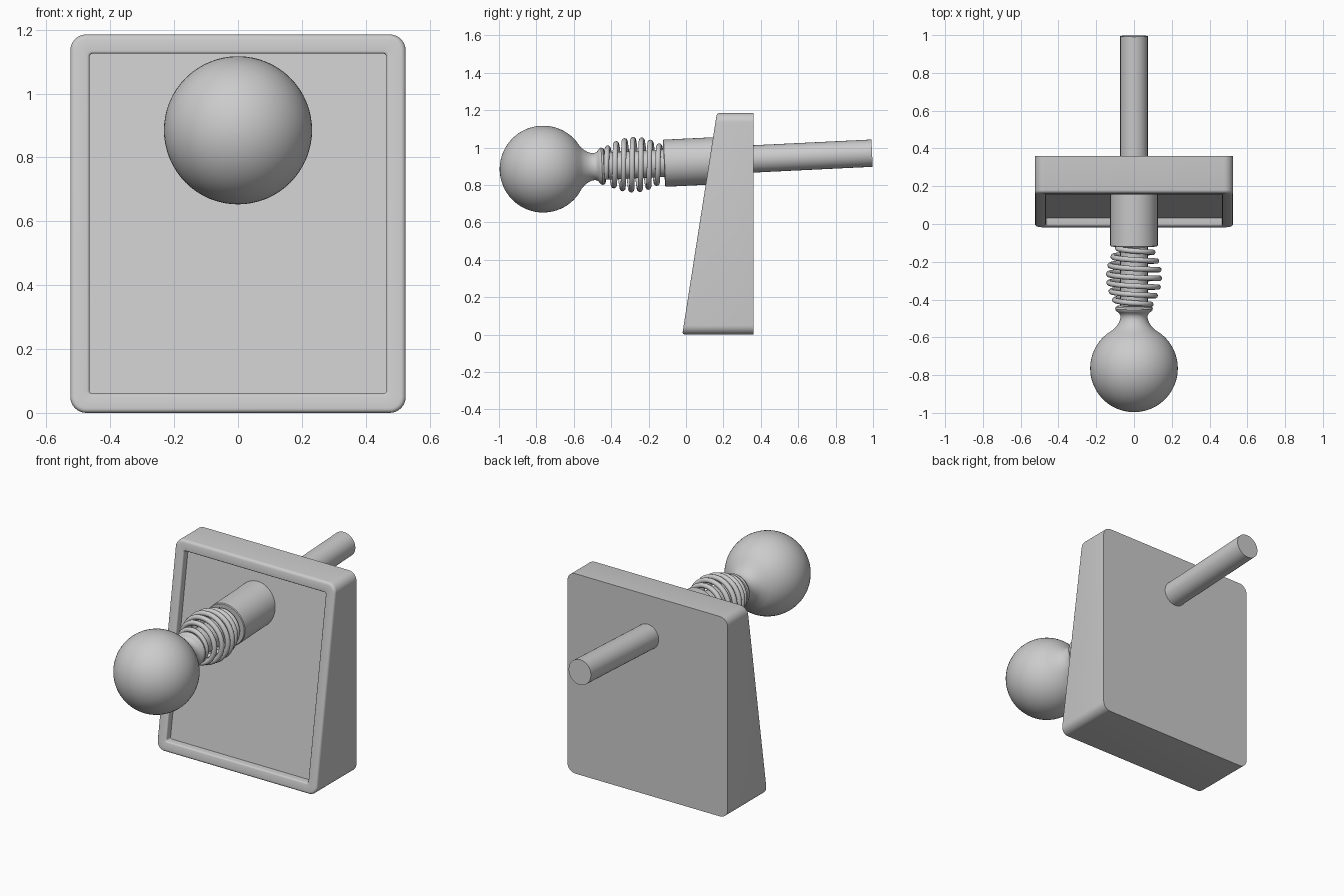
import bpy, bmesh
from math import sin, cos, pi, radians, sqrt
from mathutils import Matrix, Vector

if "Cube" in bpy.data.objects:
    bpy.data.objects.remove(bpy.data.objects["Cube"])

# plunger axis: runs along y, tilted slightly upward to the back
AXIS = Matrix.Translation((0, 0, 0.922)) @ Matrix.Rotation(0.0485, 4, 'X')


def finish(name, bm, angle=35):
    bmesh.ops.recalc_face_normals(bm, faces=bm.faces)
    me = bpy.data.meshes.new(name)
    bm.to_mesh(me)
    bm.free()
    ob = bpy.data.objects.new(name, me)
    bpy.context.collection.objects.link(ob)
    bpy.ops.object.select_all(action='DESELECT')
    bpy.context.view_layer.objects.active = ob
    ob.select_set(True)
    bpy.ops.object.shade_smooth_by_angle(angle=radians(angle))
    return ob


def loft(name, rings, angle=35):
    bm = bmesh.new()
    loops = [[bm.verts.new(p) for p in r] for r in rings]
    for a, b in zip(loops, loops[1:]):
        for i in range(len(a)):
            j = (i + 1) % len(a)
            bm.faces.new((a[i], a[j], b[j], b[i]))
    bm.faces.new(loops[0])
    bm.faces.new(loops[-1])
    return finish(name, bm, angle)


def lathe(name, profile, n=64):
    # profile: (position along axis, radius)
    return loft(name, [[AXIS @ Vector((r * cos(2 * pi * i / n), u, r * sin(2 * pi * i / n)))
                        for i in range(n)] for u, r in profile])


# housing: wedge with slanted front, rounded rim and shallow recess
W, H, BACK = 0.525, 1.185, 0.36


def housing_ring(inset, depth, radius, flat_back=False):
    pts = []
    for k, (sx, sz) in enumerate([(1, 1), (-1, 1), (-1, -1), (1, -1)]):
        for s in range(9):
            a = pi / 2 * (k + s / 8)
            x = sx * (W - inset - radius) + radius * cos(a)
            z = H / 2 + sz * (H / 2 - inset - radius) + radius * sin(a)
            y = BACK if flat_back else -0.02 + 0.185 * z / H + depth
            pts.append((x, y, z))
    return pts


rings = [housing_ring(0, 0, 0.05, True)]
for s in range(5):
    a = pi / 2 * s / 4
    rings.append(housing_ring(0.015 * (1 - cos(a)), 0.015 * (1 - sin(a)), 0.05 - 0.015 * (1 - cos(a))))
for s in range(4):
    a = pi / 2 * s / 3
    rings.append(housing_ring(0.052 + 0.008 * sin(a), 0.008 * (1 - cos(a)), 0.018 - 0.008 * sin(a)))
rings.append(housing_ring(0.06, 0.042, 0.01))
loft("housing", rings)

# knob: ball blending into a neck that flares to a collar
C, R = -0.765, 0.232
ball = [(C - R * cos(a), R * sin(a)) for a in [0.01 + 2.46 * i / 28 for i in range(29)]]
neck = [(-0.562, 0.112), (-0.545, 0.095), (-0.525, 0.081), (-0.505, 0.073),
        (-0.487, 0.072), (-0.474, 0.078), (-0.466, 0.088), (-0.460, 0.096),
        (-0.450, 0.100), (-0.440, 0.097), (-0.434, 0.088), (-0.432, 0.070)]
lathe("knob", ball + neck)

# rod through the housing, and guide sleeve
lathe("rod", [(-0.45, 0.073), (0.996, 0.073)], 48)
lathe("guide_sleeve", [(-0.118, 0.122), (-0.114, 0.126), (0.25, 0.126)])

# barrel-shaped spring swept along a helix
path, start, end, pitch = [], -0.125, -0.432, 0.046
turns = (start - end) / pitch
steps = int(turns * 36)
for i in range(steps + 1):
    t = i / steps
    u = start + (end - start) * t
    a = 2 * pi * (-0.265 - u) / pitch
    r = 0.085 + 0.05 * sin(pi * t) ** 0.9 if 0 < t < 1 else 0.085
    path.append(Vector((-r * cos(a), u, r * sin(a))))
wire, coil = 0.0145, []
for i, p in enumerate(path):
    tan = (path[min(i + 1, steps)] - path[max(i - 1, 0)]).normalized()
    side = tan.cross(Vector((0, 1, 0))).normalized()
    up = side.cross(tan)
    coil.append([AXIS @ (p + wire * (side * cos(2 * pi * k / 10) + up * sin(2 * pi * k / 10)))
                 for k in range(10)])
loft("spring", coil, 50)
